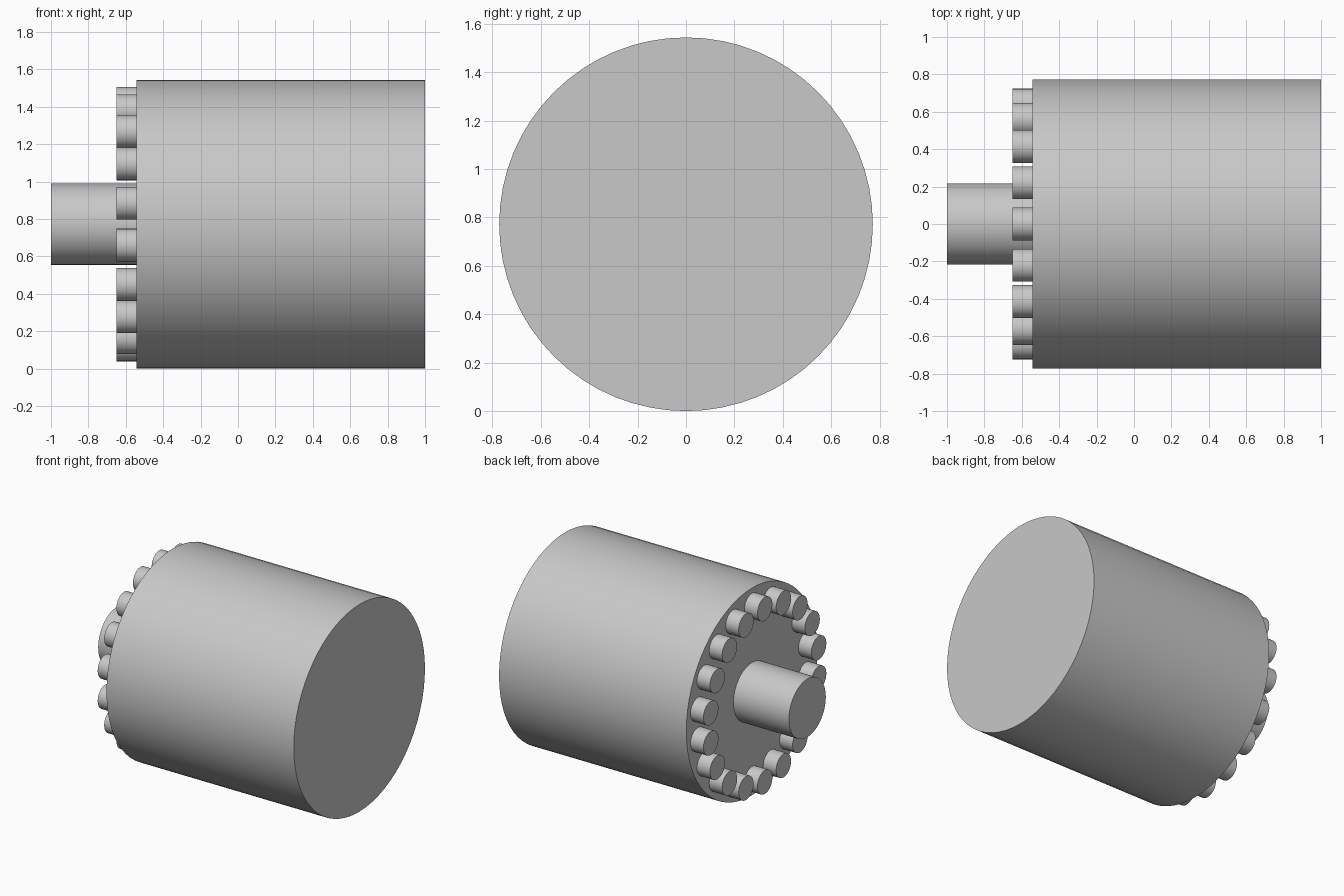
import bpy
import math

if "Cube" in bpy.data.objects:
    bpy.data.objects.remove(bpy.data.objects["Cube"])

AXIS_Z = 0.772

grey = bpy.data.materials.new("plain grey")
grey.diffuse_color = (0.58, 0.58, 0.58, 1)
grey.use_nodes = True
grey.node_tree.nodes["Principled BSDF"].inputs["Base Color"].default_value = grey.diffuse_color


def rod(name, radius, x0, x1, y=0.0, z=AXIS_Z, sides=64):
    """Closed cylinder lying along x."""
    bpy.ops.mesh.primitive_cylinder_add(
        vertices=sides, radius=radius, depth=x1 - x0,
        location=((x0 + x1) / 2, y, z), rotation=(0, math.pi / 2, 0))
    obj = bpy.context.object
    obj.name = name
    obj.data.materials.append(grey)
    bpy.ops.object.shade_smooth_by_angle(angle=math.radians(30))
    return obj


# Main drum and its central shaft
rod("drum", 0.772, -0.543, 1.0)
rod("shaft", 0.217, -1.0, -0.543)

# Ring of round studs on the shaft end of the drum
STUDS = 18
for i in range(STUDS):
    a = math.radians(10) + 2 * math.pi * i / STUDS
    rod(f"stud_{i + 1}", 0.088, -0.65, -0.543,
        0.645 * math.cos(a), AXIS_Z + 0.645 * math.sin(a), sides=32)
